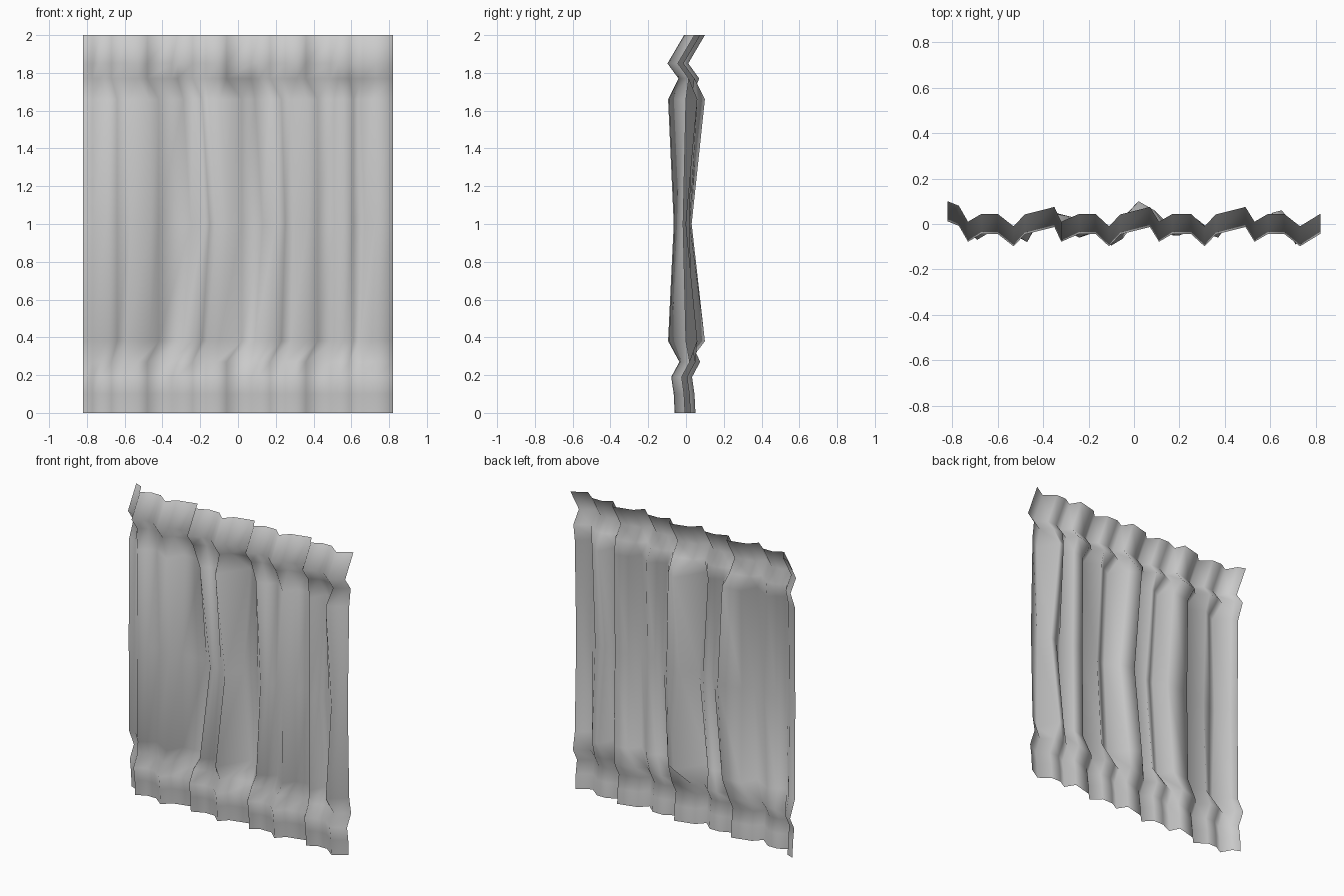
import bpy, bmesh

# Pleat lines seen from above: x, y
HEM = [(-.82, .10), (-.77, .08), (-.73, .01), (-.67, .045), (-.60, .045),
       (-.53, -.01), (-.48, .042), (-.35, .075), (-.32, .01), (-.24, .045),
       (-.17, .045), (-.11, -.01), (-.06, .042), (.07, .075),
       (.11, .01), (.17, .045), (.25, .045), (.31, -.01), (.36, .042),
       (.49, .075), (.53, .01), (.59, .045), (.66, .045), (.73, -.01), (.82, .045)]
DEEP = [(-.82, .025), (-.77, .02), (-.69, -.07), (-.64, -.04), (-.59, -.01),
        (-.47, -.08), (-.42, .02), (-.29, .035), (-.24, -.06), (-.19, -.03),
        (-.155, -.01), (-.10, -.095), (.02, .10), (.09, .06),
        (.17, -.05), (.23, -.02), (.28, .02), (.37, -.06), (.42, .01),
        (.51, .03), (.56, -.05), (.61, .05), (.65, .06), (.71, -.09), (.82, .0)]
MIDDLE = [(-.82, .02), (-.77, .01), (-.70, -.06), (-.64, -.035), (-.57, -.01),
          (-.46, -.06), (-.42, .01), (-.25, .025), (-.18, -.035), (-.15, -.03),
          (-.11, -.02), (-.05, -.065), (.02, .03), (.13, .02),
          (.20, -.05), (.25, -.03), (.29, -.01), (.37, -.055), (.42, .005),
          (.51, .02), (.56, -.05), (.61, -.02), (.67, 0), (.73, -.06), (.82, -.015)]

# Rows up the cloth: z, pleat line, y shift
ROWS = [(0, HEM, -.05), (.10, HEM, -.055), (.19, HEM, -.068), (.27, HEM, -.025),
        (.38, DEEP, 0), (1.0, MIDDLE, 0), (1.66, DEEP, 0),
        (1.77, HEM, -.03), (1.85, HEM, -.088), (2.0, HEM, 0)]


def pleated_sheet(name, rows):
    bm = bmesh.new()
    grid = [[bm.verts.new((x, y + shift, z)) for x, y in line]
            for z, line, shift in rows]
    for low, high in zip(grid, grid[1:]):
        for i in range(len(low) - 1):
            bm.faces.new((low[i], low[i + 1], high[i + 1], high[i]))
    for f in bm.faces:
        f.smooth = True
    mesh = bpy.data.meshes.new(name)
    bm.to_mesh(mesh)
    bm.free()
    obj = bpy.data.objects.new(name, mesh)
    bpy.context.collection.objects.link(obj)
    return obj


# Hanging curtain, gathered near the top and bottom
pleated_sheet("curtain", ROWS)
